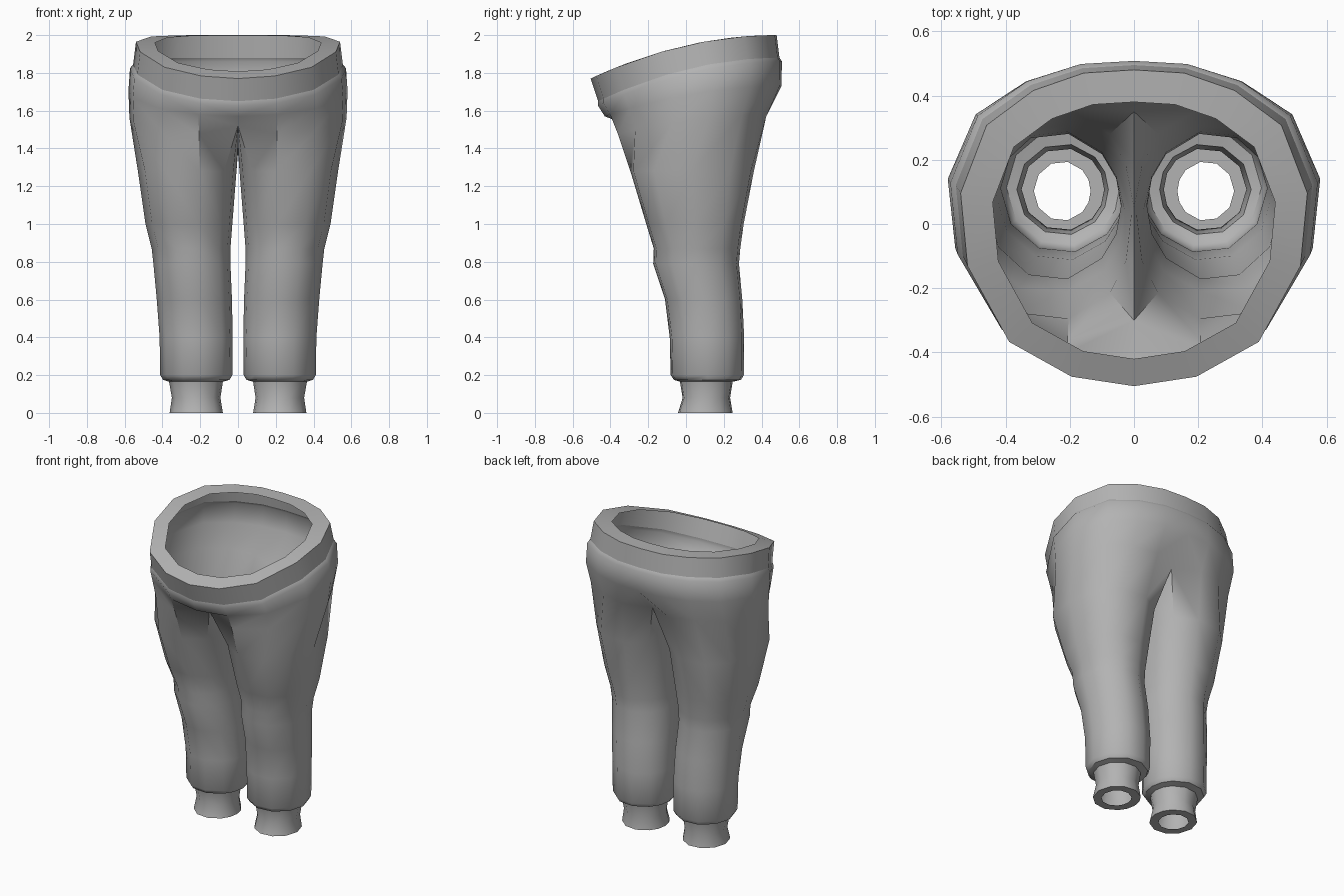
import bpy, bmesh
from math import cos, sin, radians

if "Cube" in bpy.data.objects:
    bpy.data.objects.remove(bpy.data.objects["Cube"])

cloth = bpy.data.materials.new("grey cloth")
cloth.use_nodes = True
GREY = (0.45, 0.45, 0.45, 1)
cloth.diffuse_color = GREY
cloth.node_tree.nodes["Principled BSDF"].inputs["Base Color"].default_value = GREY

# Half waist outline from centre back, round the left side, to centre front
OUTLINE = [(0, 1), (.29, .98), (.58, .87), (.85, .65), (1, .22),
           (.96, -.24), (.72, -.72), (.36, -.94), (0, -1)]


def waist_row(width, back, front, z_back, z_front, ref=None):
    """Half ring round the hips that dips towards the front."""
    lo, hi = ref or (front, back)
    row = []
    for u, v in OUTLINE:
        y = front + (back - front) * (v + 1) / 2
        t = (y - lo) / (hi - lo)
        row.append((u * width, y, z_front + (z_back - z_front) * (1 - (1 - t) ** 2)))
    return row


def leg_row(z, inner, outer, front, back, power=1.0):
    """Closed ring round the left leg, starting at its inner back."""
    def shape(v):
        return (abs(v) ** power) * (1 if v > 0 else -1)
    cx, cy = (inner + outer) / 2, (front + back) / 2
    angles = [135 - 33.75 * i for i in range(9)] + [-157.5, -180, -202.5]
    return [(cx + shape(cos(radians(a))) * (outer - inner) / 2,
             cy + shape(sin(radians(a))) * (back - front) / 2, z) for a in angles]


def build(name, strips):
    """Skin each strip of rows, mirror it to the other side and shade it."""
    bm = bmesh.new()
    for rows, closed in strips:
        rings = [[bm.verts.new(p) for p in row] for row in rows]
        for a, b in zip(rings, rings[1:]):
            for i in range(len(a) if closed else len(a) - 1):
                j = (i + 1) % len(a)
                bm.faces.new((a[i], a[j], b[j], b[i]))
    bmesh.ops.remove_doubles(bm, verts=bm.verts, dist=0.0005)
    mesh = bpy.data.meshes.new(name)
    bm.to_mesh(mesh)
    bm.free()
    mesh.materials.append(cloth)
    obj = bpy.data.objects.new(name, mesh)
    bpy.context.collection.objects.link(obj)
    bpy.ops.object.select_all(action='DESELECT')
    obj.select_set(True)
    bpy.context.view_layer.objects.active = obj
    mirror = obj.modifiers.new("Mirror", 'MIRROR')
    mirror.use_mirror_merge = True
    bpy.ops.object.modifier_apply(modifier="Mirror")
    bpy.ops.object.shade_smooth_by_angle(angle=radians(40))


# Waistband: inward top rim and sloping outer wall
rim = (-.505, .48)
build("waistband", [([
    waist_row(.44, .38, -.42, 2.0, 1.77, rim),
    waist_row(.54, .48, -.505, 2.0, 1.77),
    waist_row(.555, .495, -.465, 1.88, 1.65)], False)])

# Hips, with the seat and front drawn in towards the crotch
hip = waist_row(.575, .44, -.385, 1.58, 1.47)
hip[0], hip[8] = (0, .35, 1.56), (0, -.30, 1.52)
hip[1] = (.17, .425, 1.57)
hip_rows = [
    waist_row(.555, .495, -.465, 1.88, 1.65),
    waist_row(.572, .508, -.465, 1.86, 1.625),
    waist_row(.58, .505, -.43, 1.73, 1.57),
    hip]

# Legs, from the crotch seam down to the ankle
crotch = [(0, -.12, 1.43), (0, .05, 1.38), (0, .2, 1.44)]
leg_rows = [
    hip + crotch,
    leg_row(1.28, .008, .53, -.30, .365, .85),
    leg_row(1.0, .03, .49, -.215, .31, .9),
    leg_row(.87, .04, .457, -.175, .292),
    leg_row(.79, .04, .448, -.178, .285),
    leg_row(.6, .032, .43, -.115, .302),
    leg_row(.4, .028, .415, -.09, .312),
    leg_row(.2, .03, .412, -.085, .31),
    leg_row(.175, .045, .397, -.068, .295),
    leg_row(.165, .08, .365, -.035, .25)]
build("trousers", [(hip_rows, False), (leg_rows, True)])

# Ankle cuffs with an inward bottom rim
build("ankle_cuffs", [([
    leg_row(.165, .08, .365, -.035, .25),
    leg_row(.08, .093, .35, -.02, .236),
    leg_row(0, .08, .362, -.045, .25),
    leg_row(0, .135, .312, .01, .195)], True)])
